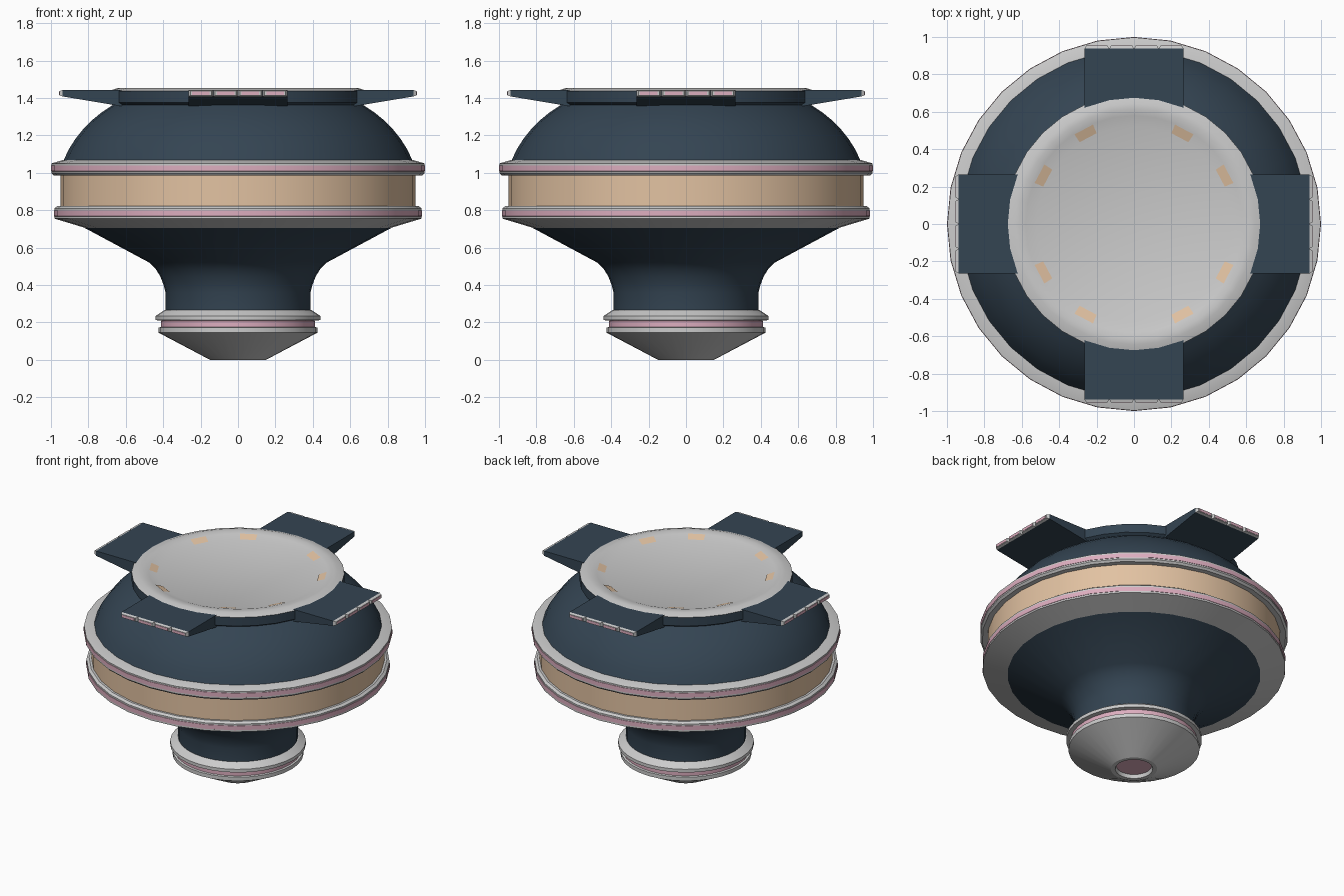
import bpy, bmesh, math
from mathutils import Matrix

if "Cube" in bpy.data.objects:
    bpy.data.objects.remove(bpy.data.objects["Cube"])

SEG = 32

def mat(name, rgb):
    m = bpy.data.materials.new(name)
    m.diffuse_color = (*rgb, 1)
    m.use_nodes = True
    m.node_tree.nodes["Principled BSDF"].inputs["Base Color"].default_value = m.diffuse_color
    return m

NAVY = mat("navy", (0.034, 0.058, 0.085))
TAN = mat("tan", (0.76, 0.54, 0.36))
PINK = mat("pink", (0.72, 0.42, 0.52))

def finish(name, bm, material=None, smooth=True):
    bmesh.ops.remove_doubles(bm, verts=bm.verts, dist=1e-5)
    me = bpy.data.meshes.new(name)
    bm.to_mesh(me)
    bm.free()
    ob = bpy.data.objects.new(name, me)
    bpy.context.collection.objects.link(ob)
    if material:
        me.materials.append(material)
    if smooth:
        bpy.ops.object.select_all(action='DESELECT')
        ob.select_set(True)
        bpy.context.view_layer.objects.active = ob
        bpy.ops.object.shade_smooth_by_angle(angle=math.radians(25))
    return ob

def lathe(name, profile, material=None):
    """Revolve an (r, z) profile about z; listed bottom to top."""
    bm = bmesh.new()
    rings = []
    for r, z in profile:
        if r == 0:
            rings.append([bm.verts.new((0, 0, z))] * SEG)
        else:
            rings.append([bm.verts.new((r * math.cos(2 * math.pi * j / SEG),
                                        r * math.sin(2 * math.pi * j / SEG), z)) for j in range(SEG)])
    for a, b in zip(rings, rings[1:]):
        for j in range(SEG):
            k = (j + 1) % SEG
            bm.faces.new(list(dict.fromkeys((a[j], a[k], b[k], b[j]))))
    return finish(name, bm, material)

def prism(bm, section, y0, y1, rot, tip=None):
    """Extrude an (x, z) section along y, then rotate about z."""
    n = len(section)
    a = [bm.verts.new((x, y0, z)) for x, z in section]
    b = [bm.verts.new((x, y1, z)) for x, z in (tip or section)]
    faces = [bm.faces.new(a), bm.faces.new(b[::-1])]
    faces += [bm.faces.new((a[i], b[i], b[(i + 1) % n], a[(i + 1) % n])) for i in range(n)]
    bmesh.ops.recalc_face_normals(bm, faces=faces)
    bmesh.ops.transform(bm, matrix=rot, verts=a + b)

def rect(x0, x1, z0, z1):
    return [(x0, z0), (x1, z0), (x1, z1), (x0, z1)]

# Bottom nozzle with recessed lens
lathe("bottom_lens", [(0, 0.025), (0.115, 0.025)], PINK)
lathe("nozzle", [(0.115, 0.025), (0.122, 0.0), (0.15, 0.0), (0.425, 0.145), (0.425, 0.172), (0.40, 0.178)])
lathe("nozzle_stripe", [(0.40, 0.172), (0.412, 0.175), (0.412, 0.208), (0.40, 0.212)], PINK)
lathe("neck_collar", [(0.40, 0.208), (0.44, 0.212), (0.44, 0.235), (0.395, 0.265), (0.38, 0.265)])

# Flared neck
lathe("neck", [(0.388, 0.26), (0.388, 0.36), (0.398, 0.40), (0.415, 0.445),
               (0.44, 0.485), (0.475, 0.52), (0.82, 0.705)], NAVY)

# Lower ring, tan belt, upper ring
lathe("lower_ring", [(0.81, 0.703), (0.982, 0.755), (0.982, 0.81), (0.965, 0.822), (0.94, 0.822)])
lathe("lower_ring_stripe", [(0.98, 0.766), (0.984, 0.768), (0.984, 0.798), (0.98, 0.80)], PINK)
lathe("belt", [(0.95, 0.815), (0.95, 0.992)], TAN)
lathe("upper_ring", [(0.94, 0.985), (0.985, 0.985), (0.998, 0.998), (0.998, 1.05), (0.94, 1.067), (0.92, 1.067)])
lathe("upper_ring_stripe", [(0.996, 1.007), (1.0, 1.009), (1.0, 1.039), (0.996, 1.041)], PINK)

# Domed upper body and top rim
lathe("dome", [(0.935, 1.06), (0.905, 1.125), (0.87, 1.18), (0.83, 1.23),
               (0.785, 1.277), (0.73, 1.322), (0.67, 1.362)], NAVY)
lathe("top_drum", [(0.64, 1.362), (0.67, 1.362), (0.69, 1.375), (0.69, 1.437)], NAVY)

# Top plate with shallow dished centre
lathe("top_plate", [(0.69, 1.437), (0.645, 1.452), (0.615, 1.452), (0.58, 1.446),
                    (0.522, 1.425), (0, 1.425)])

# Tan lights set on the dish slope
bm = bmesh.new()
for q in range(4):
    for deg in (28, 62):
        a = math.radians(90 * q + deg)
        h = math.radians(5.6)
        pts = [(r, t) for r, t in ((0.525, a - h), (0.575, a - h), (0.575, a + h), (0.525, a + h))]
        bm.faces.new([bm.verts.new((r * math.cos(t), r * math.sin(t),
                                    1.429 + (r - 0.522) * 0.362)) for r, t in pts])
finish("top_lights", bm, TAN, False)

# Four docking arms with framed windows at the tips
arms, frames, windows = bmesh.new(), bmesh.new(), bmesh.new()
for q in range(4):
    rot = Matrix.Rotation(math.pi / 2 * q, 4, 'Z')
    prism(arms, rect(-0.265, 0.265, 1.355, 1.442), 0.62, 0.937, rot,
          rect(-0.265, 0.265, 1.408, 1.442))
    for i in range(4):
        x = -0.1987 + 0.1325 * i
        prism(frames, rect(x - 0.066, x + 0.066, 1.408, 1.442), 0.937, 0.955, rot,
              rect(x - 0.056, x + 0.056, 1.413, 1.437))
        prism(windows, rect(x - 0.047, x + 0.047, 1.416, 1.434), 0.945, 0.957, rot)
finish("arms", arms, NAVY, False)
finish("arm_window_frames", frames, None, False)
finish("arm_windows", windows, PINK, False)
